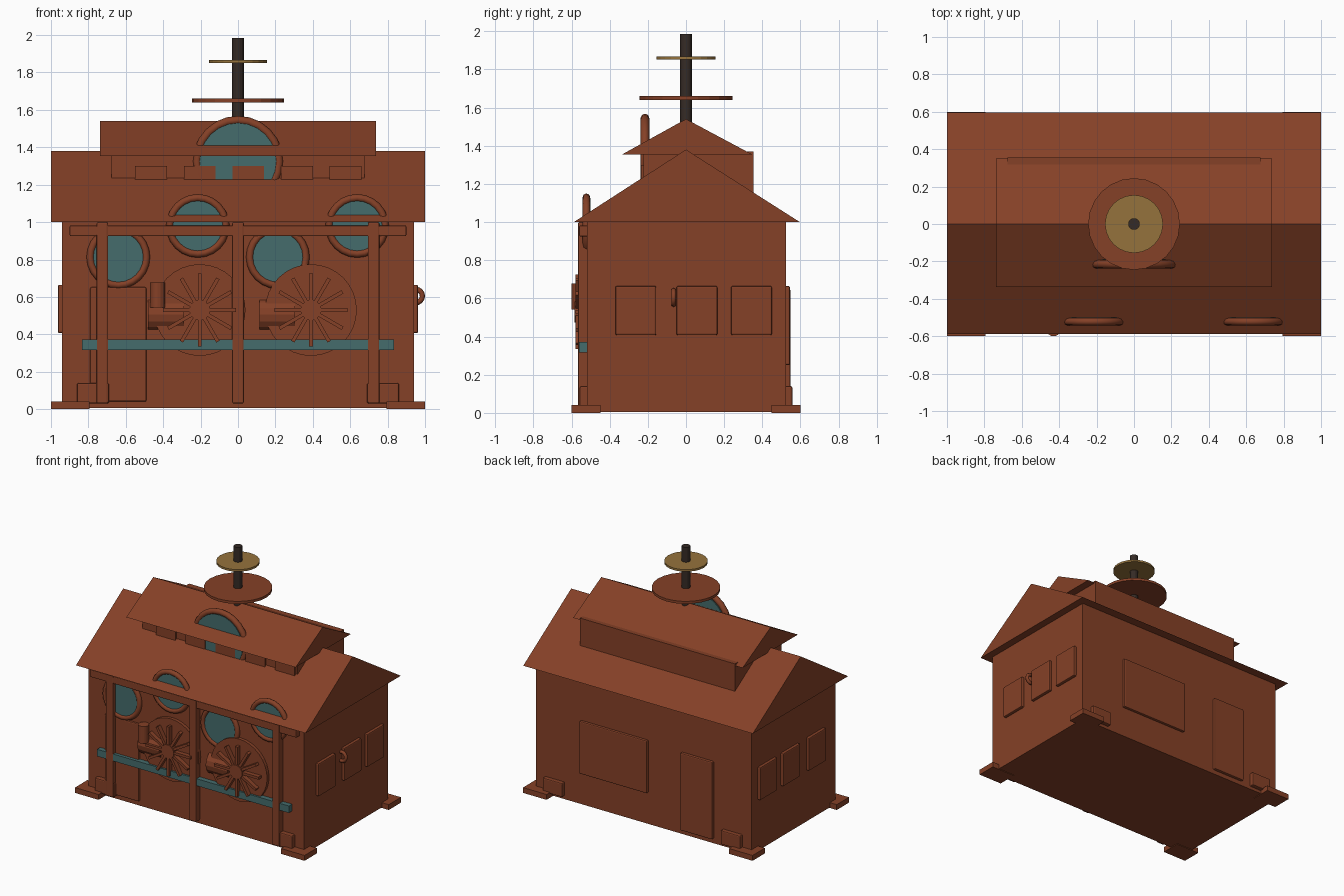
import bpy, bmesh, math
from mathutils import Matrix, Vector

if "Cube" in bpy.data.objects:
    bpy.data.objects.remove(bpy.data.objects["Cube"])


def mat(name, rgb):
    m = bpy.data.materials.new(name)
    m.diffuse_color = (*rgb, 1)
    m.use_nodes = True
    m.node_tree.nodes["Principled BSDF"].inputs["Base Color"].default_value = m.diffuse_color
    return m


BROWN = mat("rust_brown", (0.235, 0.052, 0.020))
TEAL = mat("teal_glass", (0.060, 0.150, 0.150))
GOLD = mat("old_gold", (0.300, 0.170, 0.045))
DARK = mat("dark_iron", (0.036, 0.024, 0.019))


def finish(name, bm, material, smooth=False):
    bmesh.ops.recalc_face_normals(bm, faces=bm.faces)
    me = bpy.data.meshes.new(name)
    bm.to_mesh(me)
    bm.free()
    me.materials.append(material)
    if smooth:
        me.shade_smooth()
    ob = bpy.data.objects.new(name, me)
    bpy.context.collection.objects.link(ob)
    return ob


def box(name, x, y, z, material=BROWN, bevel=0.0):
    """Box from (min, max) pairs on each axis."""
    bm = bmesh.new()
    c = Vector([(a[0] + a[1]) / 2 for a in (x, y, z)])
    s = [a[1] - a[0] for a in (x, y, z)]
    bmesh.ops.create_cube(bm, size=1, matrix=Matrix.Translation(c) @ Matrix.Diagonal((*s, 1)))
    ob = finish(name, bm, material)
    if bevel:
        b = ob.modifiers.new("edge", "BEVEL")
        b.width, b.segments = bevel, 2
    return ob


def cyl(name, c, r, depth, axis="Z", material=BROWN, segs=24):
    rot = {"Z": Matrix(), "Y": Matrix.Rotation(math.pi / 2, 4, "X"),
           "X": Matrix.Rotation(math.pi / 2, 4, "Y")}[axis]
    bm = bmesh.new()
    bmesh.ops.create_cone(bm, cap_ends=True, segments=segs, radius1=r, radius2=r,
                          depth=depth, matrix=Matrix.Translation(c) @ rot)
    return finish(name, bm, material)


def ring(name, c, major, minor, n=24, m=8):
    """Torus whose axis runs along y."""
    bm = bmesh.new()
    v = []
    for i in range(n):
        a = 2 * math.pi * i / n
        for j in range(m):
            b = 2 * math.pi * j / m
            r = major + minor * math.cos(b)
            v.append(bm.verts.new((c[0] + r * math.cos(a), c[1] + minor * math.sin(b),
                                   c[2] + r * math.sin(a))))
    for i in range(n):
        for j in range(m):
            k, l = (i + 1) % n, (j + 1) % m
            bm.faces.new((v[i * m + j], v[k * m + j], v[k * m + l], v[i * m + l]))
    return finish(name, bm, BROWN, True)


def gable(name, hx, y0, y1, z0, z1):
    """Solid triangular roof with its ridge on y = 0."""
    bm = bmesh.new()
    a, b = [[bm.verts.new((x, y, z)) for y, z in ((y0, z0), (y1, z0), (0, z1))]
            for x in (-hx, hx)]
    bm.faces.new(a)
    bm.faces.new(b)
    for i in range(3):
        j = (i + 1) % 3
        bm.faces.new((a[i], a[j], b[j], b[i]))
    return finish(name, bm, BROWN)


# Main building and roofs
box("building_body", (-0.94, 0.94), (-0.52, 0.525), (0.005, 1.01))
gable("main_roof", 1.0, -0.588, 0.597, 1.0, 1.38)
box("upper_storey", (-0.675, 0.675), (-0.222, 0.355), (1.1, 1.37))
gable("upper_roof", 0.738, -0.338, 0.35, 1.353, 1.54)

# Small windows along the upper storey
for i in range(5):
    x = -0.55 + 0.26 * i
    box(f"upper_window_{i}", (x, x + 0.17), (-0.237, -0.2), (1.2, 1.3))

# Round windows
for i, (x, z) in enumerate(((-0.64, 0.813), (0.213, 0.813), (-0.215, 0.98), (0.637, 0.98))):
    cyl(f"round_glass_{i}", (x, -0.515, z), 0.145, 0.03, "Y", TEAL)
    ring(f"round_window_rim_{i}", (x, -0.522, z), 0.15, 0.02)
cyl("large_round_glass", (0, -0.213, 1.325), 0.205, 0.046, "Y", TEAL)
ring("large_window_rim", (0, -0.215, 1.325), 0.22, 0.023)

# Mast with two discs
cyl("mast", (0, 0, 1.735), 0.031, 0.5, "Z", DARK, 16)
cyl("lower_disc", (0, 0, 1.65), 0.245, 0.02)
cyl("upper_disc", (0, 0, 1.86), 0.155, 0.016, "Z", GOLD)

# Front frame: posts, beam and teal rail
for i, x in enumerate((-0.725, 0, 0.725)):
    box(f"front_post_{i}", (x - 0.031, x + 0.031), (-0.566, -0.51), (0.03, 1.0), BROWN, 0.008)
box("front_beam", (-0.9, 0.9), (-0.56, -0.51), (0.925, 0.982), BROWN, 0.006)
box("front_rail", (-0.835, 0.835), (-0.56, -0.515), (0.317, 0.372), TEAL)

# Spoked wheels with their engine drums
for i, x in enumerate((-0.205, 0.39)):
    z = 0.53
    cyl(f"wheel_disc_{i}", (x, -0.53, z), 0.245, 0.03, "Y", BROWN, 32)
    cyl(f"wheel_hub_{i}", (x, -0.56, z), 0.055, 0.05, "Y", BROWN, 20)
    bm = bmesh.new()
    for k in range(12):
        m = (Matrix.Translation((x, -0.56, z)) @ Matrix.Rotation(k * math.pi / 6, 4, "Y")
             @ Matrix.Translation((0, 0, 0.115)) @ Matrix.Diagonal((0.02, 0.04, 0.16, 1)))
        bmesh.ops.create_cube(bm, size=1, matrix=m)
    finish(f"wheel_spokes_{i}", bm, BROWN)
    cyl(f"engine_drum_{i}", (x - 0.18, -0.475, 0.505), 0.093, 0.19, "X", BROWN, 16)
cyl("engine_stack", (-0.43, -0.56, 0.61), 0.04, 0.135, "Z", BROWN, 16)

# Doors and panels
box("front_door", (-0.79, -0.49), (-0.535, -0.5), (0.04, 0.652), BROWN, 0.008)
box("back_door", (-0.61, -0.33), (0.5, 0.547), (0.04, 0.65), BROWN, 0.008)
box("back_panel", (-0.04, 0.55), (0.5, 0.545), (0.25, 0.665), BROWN, 0.008)
for s, side in ((-1, "left"), (1, "right")):
    for i, y in enumerate((-0.263, 0.057, 0.343)):
        box(f"{side}_panel_{i}", sorted((s * 0.92, s * 0.963)), (y - 0.107, y + 0.107),
            (0.407, 0.665), BROWN, 0.008)
ring("side_handle", (0.95, -0.065, 0.605), 0.036, 0.014, 16, 6)

# Corner feet and wall blocks
for sx in (-1, 1):
    for sy in (-1, 1):
        n = ("left" if sx < 0 else "right") + ("_front" if sy < 0 else "_back")
        box(f"{n}_foot", sorted((sx * 0.795, sx)), sorted((sy * 0.447, sy * 0.6)), (0, 0.042))
        box(f"{n}_block", sorted((sx * 0.69, sx * 0.86)), sorted((sy * 0.5, sy * 0.557)),
            (0.03, 0.14), BROWN, 0.008)
